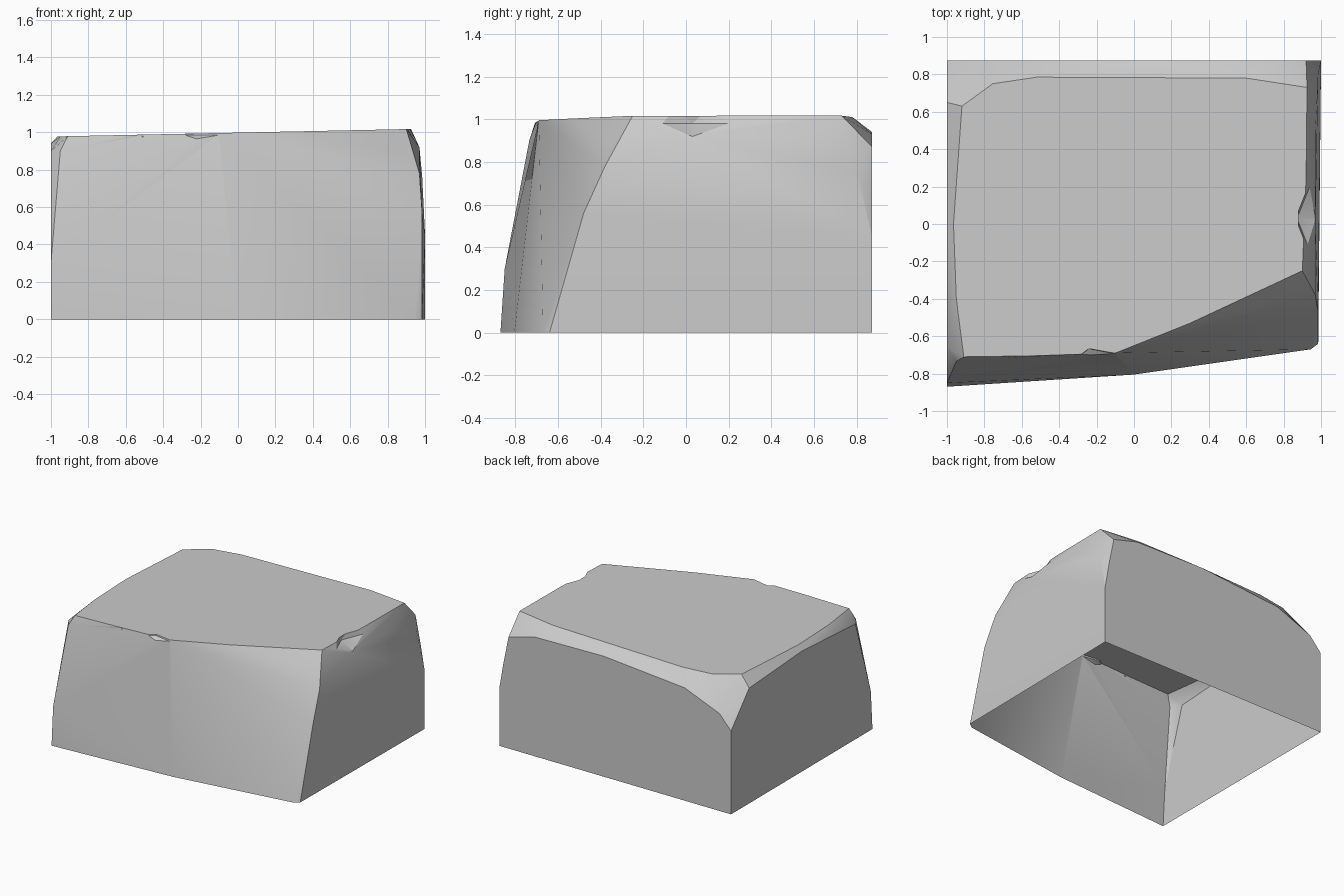
import bpy, bmesh
from mathutils import Vector

if "Cube" in bpy.data.objects:
    bpy.data.objects.remove(bpy.data.objects["Cube"])

# Key points: footprint, top outline (on a slightly tilted plane), worn shoulders
base = [(-1, -.87), (0, -.805), (.945, -.67), (.985, -.64), (1, .873), (-1, .873)]
top = [(-.91, -.71), (-.55, -.705), (-.1, -.69), (.3, -.53), (.6, -.39), (.9, -.25),
       (.92, .25), (.925, .73), (.79, .75), (.6, .78), (-.52, .785), (-.755, .75),
       (-.92, .63), (-.935, .3), (-.965, 0), (-.95, -.4)]
shoulder = [
    (-1, -.85, .3), (-.937, -.80, .5), (-.95, -.735, .9), (-1, -.72, .5), (-1, -.66, .9),
    (-1, 0, .94), (-1, .65, .9), (-1, .873, .65), (-.9, .873, .76), (-.6, .873, .88),
    (.1, .873, .94), (.7, .873, .93), (.92, .873, .87), (.965, .873, .65), (1, .873, .45),
    (.995, .81, .5), (.985, .8, .76), (.97, .5, .9), (.97, 0, .92), (.97, -.38, .78),
    (.985, -.48, .56), (.87, -.5, .6), (.88, -.35, .9)]
pts = [(x, y, 0) for x, y in base] + [(x, y, .998 + .021 * x) for x, y in top] + shoulder


def hull_object(name, points):
    bm = bmesh.new()
    for p in points:
        bm.verts.new(p)
    res = bmesh.ops.convex_hull(bm, input=bm.verts[:])
    junk = {g for g in res["geom_interior"] + res["geom_unused"]
            if isinstance(g, bmesh.types.BMVert)}
    bmesh.ops.delete(bm, geom=list(junk), context='VERTS')
    bmesh.ops.dissolve_limit(bm, angle_limit=.01, verts=bm.verts[:], edges=bm.edges[:])
    bmesh.ops.recalc_face_normals(bm, faces=bm.faces[:])
    me = bpy.data.meshes.new(name)
    bm.to_mesh(me)
    bm.free()
    ob = bpy.data.objects.new(name, me)
    bpy.context.collection.objects.link(ob)
    return ob


rock = hull_object("stone_block", pts)

# Small chips knocked out of the rim and upright edges: centre, half sizes
chips = [((-.48, -.745, 1.0), (.12, .05, .05)), ((-.2, -.74, 1.02), (.15, .085, .08)),
         ((.06, -.70, 1.02), (.06, .06, .06)), ((.97, .03, 1.03), (.11, .2, .11)),
         ((-1.01, -.84, .66), (.09, .05, .12))]
cutters = []
for c, s in chips:
    bpy.ops.mesh.primitive_ico_sphere_add(subdivisions=1, radius=1, location=c)
    cut = bpy.context.object
    cut.name = "chip_cutter"
    cut.scale = s
    cut.hide_render = True
    cutters.append(cut)
    m = rock.modifiers.new("chip", 'BOOLEAN')
    m.operation, m.solver, m.object = 'DIFFERENCE', 'EXACT', cut

# Apply the chips, then open the underside
bpy.context.view_layer.update()
dg = bpy.context.evaluated_depsgraph_get()
bm = bmesh.new()
bm.from_mesh(bpy.data.meshes.new_from_object(rock.evaluated_get(dg)))
bottom = [f for f in bm.faces if all(v.co.z < .001 for v in f.verts)]
bmesh.ops.delete(bm, geom=bottom, context='FACES')
rock.modifiers.clear()
bm.to_mesh(rock.data)
bm.free()
for cut in cutters:
    bpy.data.objects.remove(cut)

# Soft facets with sharp worn edges
bpy.ops.object.select_all(action='DESELECT')
rock.select_set(True)
bpy.context.view_layer.objects.active = rock
bpy.ops.object.shade_smooth_by_angle(angle=.45)
